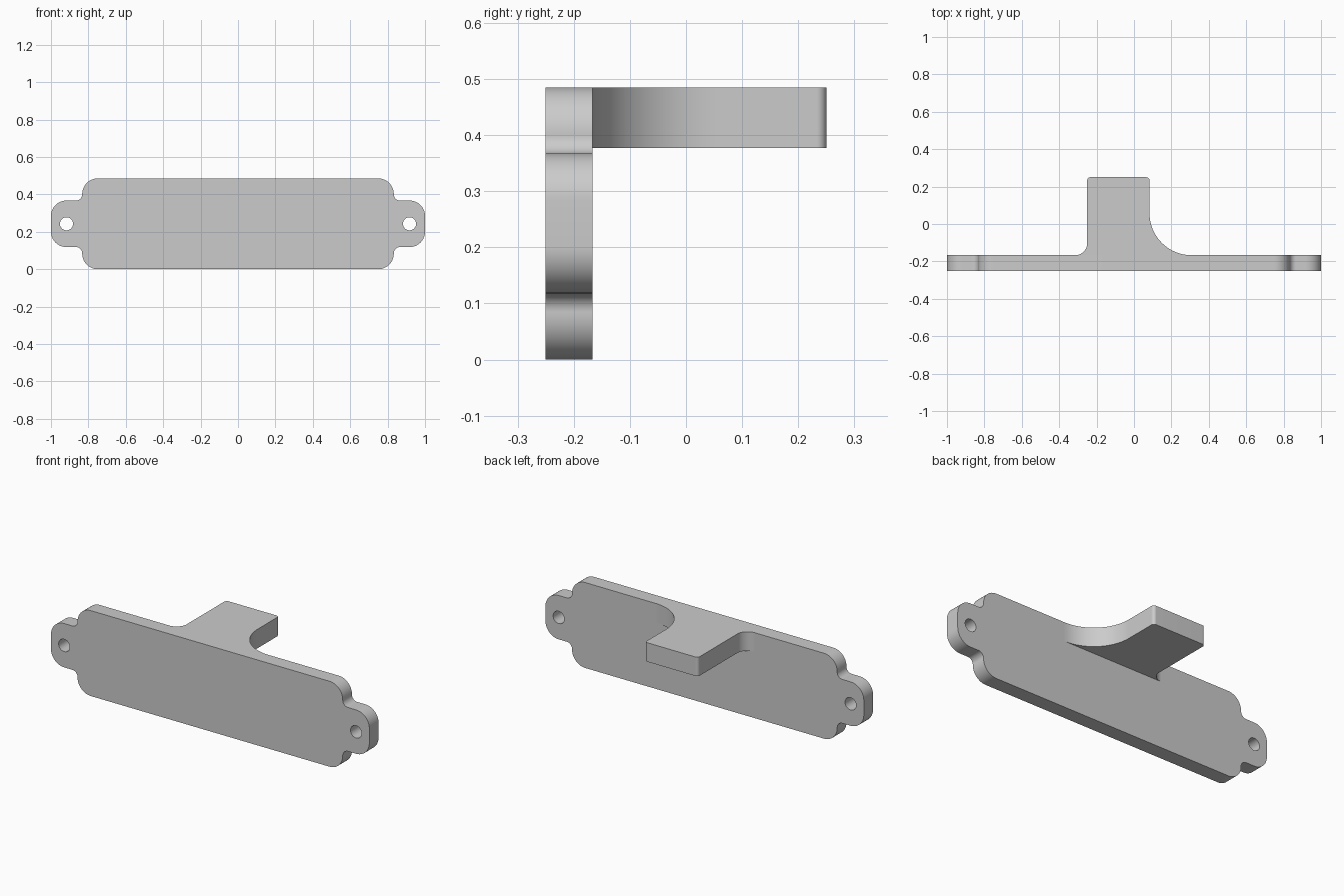
import bpy
import bmesh
import math
from mathutils import Vector, Matrix

default = bpy.data.objects.get("Cube")
if default:
    bpy.data.objects.remove(default, do_unlink=True)

grey = bpy.data.materials.new("plain grey")
grey.use_nodes = True
colour = (0.6, 0.6, 0.6, 1)
grey.diffuse_color = colour
grey.node_tree.nodes["Principled BSDF"].inputs["Base Color"].default_value = colour


def rounded(corners, steps=16):
    """Outline through (x, y, radius) corners, each turned into a tangent arc."""
    points = []
    for i, (x, y, r) in enumerate(corners):
        p = Vector((x, y))
        if r == 0:
            points.append(p)
            continue
        a = (Vector(corners[i - 1][:2]) - p).normalized()
        b = (Vector(corners[(i + 1) % len(corners)][:2]) - p).normalized()
        # all corners are square, so the arc centre is offset by r along both edges
        centre = p + (a + b) * r
        for k in range(steps + 1):
            t = k / steps * math.pi / 2
            points.append(centre - b * r * math.cos(t) - a * r * math.sin(t))
    return points


def circle(x, y, r, steps=40):
    return [Vector((x + r * math.cos(k * math.tau / steps),
                    y + r * math.sin(k * math.tau / steps))) for k in range(steps)]


def extruded(name, loops, depth, matrix):
    """Fill an outline with optional holes, extrude it and place it."""
    bm = bmesh.new()
    edges = []
    for loop in loops:
        verts = [bm.verts.new((p.x, p.y, 0)) for p in loop]
        edges += [bm.edges.new((verts[i - 1], v)) for i, v in enumerate(verts)]
    bmesh.ops.triangle_fill(bm, edges=edges, use_beauty=True, use_dissolve=False)
    result = bmesh.ops.extrude_face_region(bm, geom=bm.faces[:], use_keep_orig=True)
    moved = [g for g in result["geom"] if isinstance(g, bmesh.types.BMVert)]
    bmesh.ops.translate(bm, verts=moved, vec=(0, 0, depth))
    bmesh.ops.recalc_face_normals(bm, faces=bm.faces[:])
    bm.transform(matrix)
    mesh = bpy.data.meshes.new(name)
    bm.to_mesh(mesh)
    bm.free()
    mesh.materials.append(grey)
    obj = bpy.data.objects.new(name, mesh)
    bpy.context.collection.objects.link(obj)
    bpy.ops.object.select_all(action="DESELECT")
    obj.select_set(True)
    bpy.context.view_layer.objects.active = obj
    bpy.ops.object.shade_smooth_by_angle(angle=math.radians(30))
    return obj


HALF_HEIGHT = 0.2425
FRONT, BACK = -0.25, -0.167

# Face plate: one quarter of the outline, mirrored round, with a hole in each ear
quarter = [(1, 0.1245, 0.083), (0.833, 0.1245, 0.033), (0.833, HALF_HEIGHT, 0.083)]
upper = quarter + [(-x, y, r) for x, y, r in reversed(quarter)]
outline = upper + [(x, -y, r) for x, y, r in reversed(upper)]
holes = [circle(side * 0.917, 0, 0.035) for side in (-1, 1)]
upright = Matrix.Translation((0, BACK, HALF_HEIGHT)) @ Matrix.Rotation(math.pi / 2, 4, "X")
extruded("face_plate", [rounded(outline)] + holes, BACK - FRONT, upright)

# Rear shelf: flush with the plate top, small fillet on one side, large on the other
left, right, small, large = -0.25, 0.083, 0.065, 0.225
shelf = [(left - small, BACK, 0), (left, BACK, small), (left, 0.25, 0.017),
         (right, 0.25, 0.017), (right, BACK, large), (right + large, BACK, 0)]
outline = rounded(shelf, 24)
# drop the arc ends that coincide with the plain outline ends
clean = [p for i, p in enumerate(outline) if (p - outline[i - 1]).length > 0.0001]
extruded("rear_shelf", [clean], 0.108, Matrix.Translation((0, 0, 0.377)))
